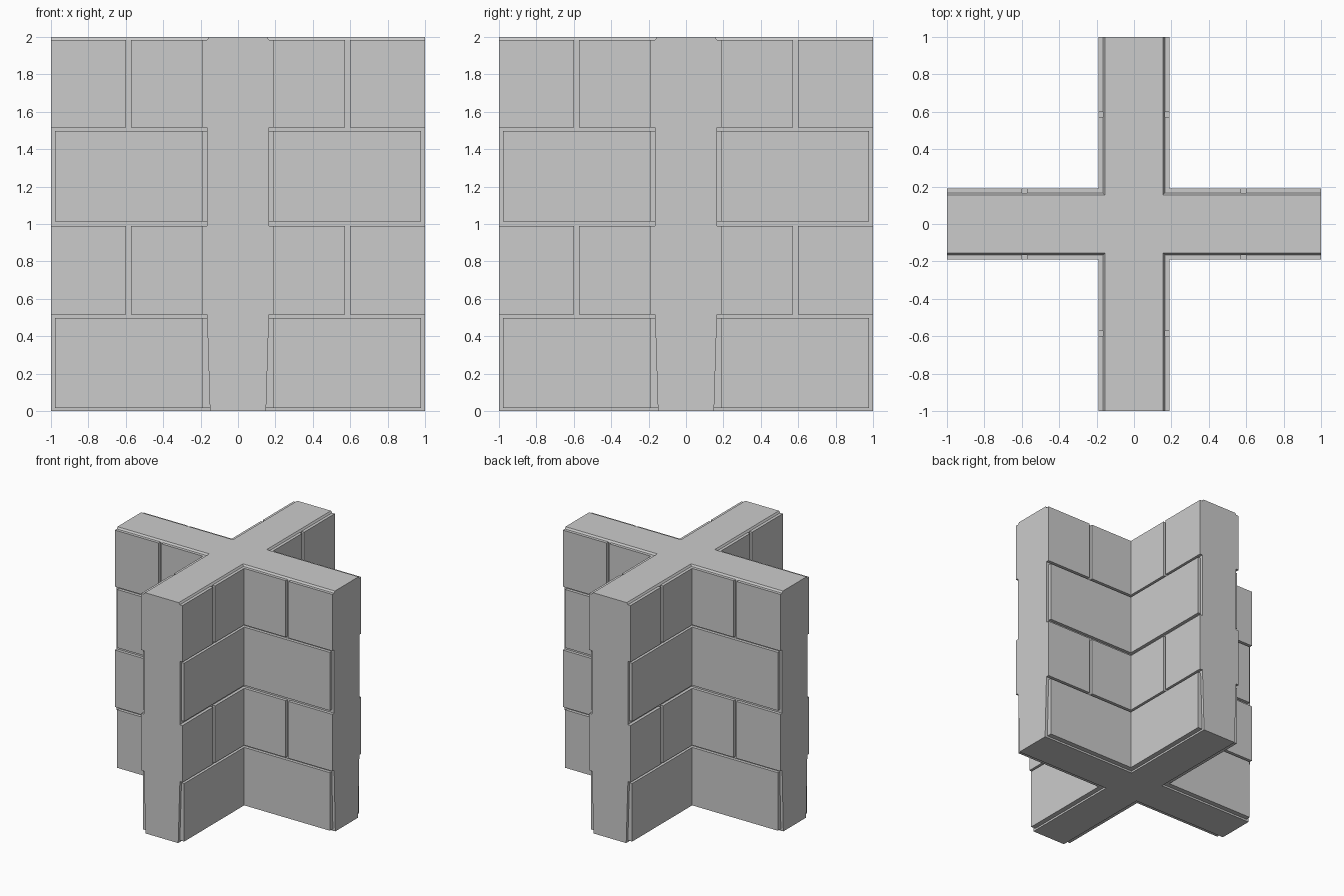
import bpy, bmesh
from math import cos, sin, pi

if "Cube" in bpy.data.objects:
    bpy.data.objects.remove(bpy.data.objects["Cube"])

FACE = 0.19      # half thickness at the brick faces
CORE = 0.165     # half thickness at the mortar


def rot(p, k):
    c, s = round(cos(k * pi / 2)), round(sin(k * pi / 2))
    return (p[0] * c - p[1] * s, p[0] * s + p[1] * c)


def loft(name, sections):
    """Closed solid through matching outlines [(z, points), ...]."""
    bm = bmesh.new()
    rings = [[bm.verts.new((x, y, z)) for x, y in pts] for z, pts in sections]
    n = len(rings[0])
    for a, b in zip(rings, rings[1:]):
        for i in range(n):
            j = (i + 1) % n
            bm.faces.new((a[i], a[j], b[j], b[i]))
    bm.faces.new(rings[0][::-1])
    bm.faces.new(rings[-1])
    bmesh.ops.recalc_face_normals(bm, faces=bm.faces)
    me = bpy.data.meshes.new(name)
    bm.to_mesh(me)
    bm.free()
    ob = bpy.data.objects.new(name, me)
    bpy.context.collection.objects.link(ob)
    return ob


def cross(h):
    return [rot(p, k) for k in range(4) for p in ((1, -h), (1, h), (h, h))]


# Cross-shaped mortar core, slightly tapered at foot and top
loft("mortar_core", [(0, cross(0.15)), (0.5, cross(CORE)),
                     (1.985, cross(CORE)), (2, cross(0.155))])

# Brick courses: z range, reach of the corner brick, optional end brick
courses = [
    (0.015, 0.497, 0.978, False),
    (0.515, 0.988, 0.572, True),
    (1.013, 1.497, 0.978, False),
    (1.515, 1.985, 0.572, True),
]
for row, (z0, z1, e, end_brick) in enumerate(courses, 1):
    b = 0.14 if row == 1 else CORE - 0.002
    for k in range(4):
        # Brick folded into the inner corner
        corner = [(b, b), (e, b), (e, FACE), (FACE, FACE), (FACE, e), (b, e)]
        pts = [rot(p, k) for p in corner]
        loft(f"corner_brick_{row}_{k + 1}", [(z0, pts), (z1, pts)])
        if end_brick:
            # Flush bricks at the ends of the two arms
            side = [(0.598, b), (1, b), (1, FACE), (0.598, FACE)]
            for tag, outline in (("a", side), ("b", [(y, x) for x, y in side])):
                pts = [rot(p, k) for p in outline]
                loft(f"end_brick_{row}_{k + 1}{tag}", [(z0, pts), (z1, pts)])
